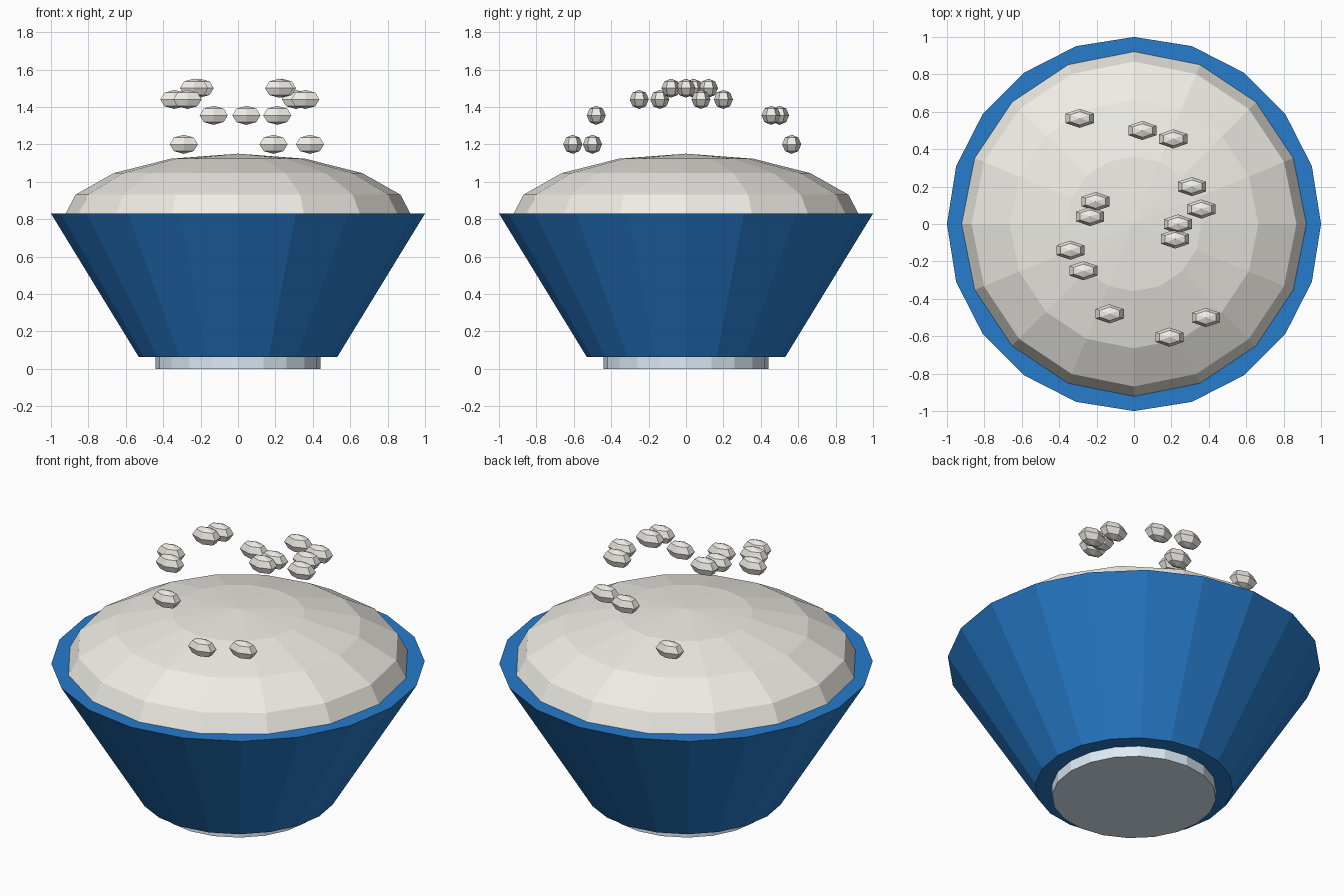
import bpy

if "Cube" in bpy.data.objects:
    bpy.data.objects.remove(bpy.data.objects["Cube"])


def material(name, rgb):
    m = bpy.data.materials.new(name)
    m.diffuse_color = (*rgb, 1)
    m.use_nodes = True
    m.node_tree.nodes["Principled BSDF"].inputs["Base Color"].default_value = m.diffuse_color
    return m


BLUE = material("blue_glaze", (0.02, 0.20, 0.60))
PALE = material("pale_glaze", (0.72, 0.83, 0.92))
RICE = material("cooked_rice", (0.86, 0.84, 0.78))


def finish(name, mat):
    obj = bpy.context.object
    obj.name = name
    obj.data.materials.append(mat)
    return obj


def tapered(name, mat, r_low, r_high, z_low, z_high):
    bpy.ops.mesh.primitive_cone_add(vertices=20, radius1=r_low, radius2=r_high,
                                    depth=z_high - z_low,
                                    location=(0, 0, (z_low + z_high) / 2))
    return finish(name, mat)


def ellipsoid(name, mat, segments, rings, radii, location):
    bpy.ops.mesh.primitive_uv_sphere_add(segments=segments, ring_count=rings,
                                         radius=1, location=location)
    bpy.context.object.scale = radii
    return finish(name, mat)


# Bowl and its foot
tapered("foot", PALE, 0.44, 0.44, 0, 0.065)
tapered("bowl", BLUE, 0.53, 1.0, 0.062, 0.83)

# Rice mound, lower half sunk in the bowl
ellipsoid("rice_mound", RICE, 16, 8, (0.94, 0.94, 0.355), (0, 0, 0.795))

# Loose grains hovering in four height layers
GRAINS = {
    1.50: [(-0.205, 0.12), (-0.235, 0.04), (0.235, 0.0), (0.22, -0.08)],
    1.44: [(0.31, 0.20), (0.36, 0.08), (-0.34, -0.14), (-0.27, -0.25)],
    1.355: [(0.045, 0.50), (0.21, 0.455), (-0.13, -0.48)],
    1.20: [(-0.29, 0.565), (0.19, -0.605), (0.385, -0.50)],
}
for z, spots in GRAINS.items():
    for x, y in spots:
        ellipsoid("rice_grain", RICE, 6, 4, (0.087, 0.051, 0.051), (x, y, z))
